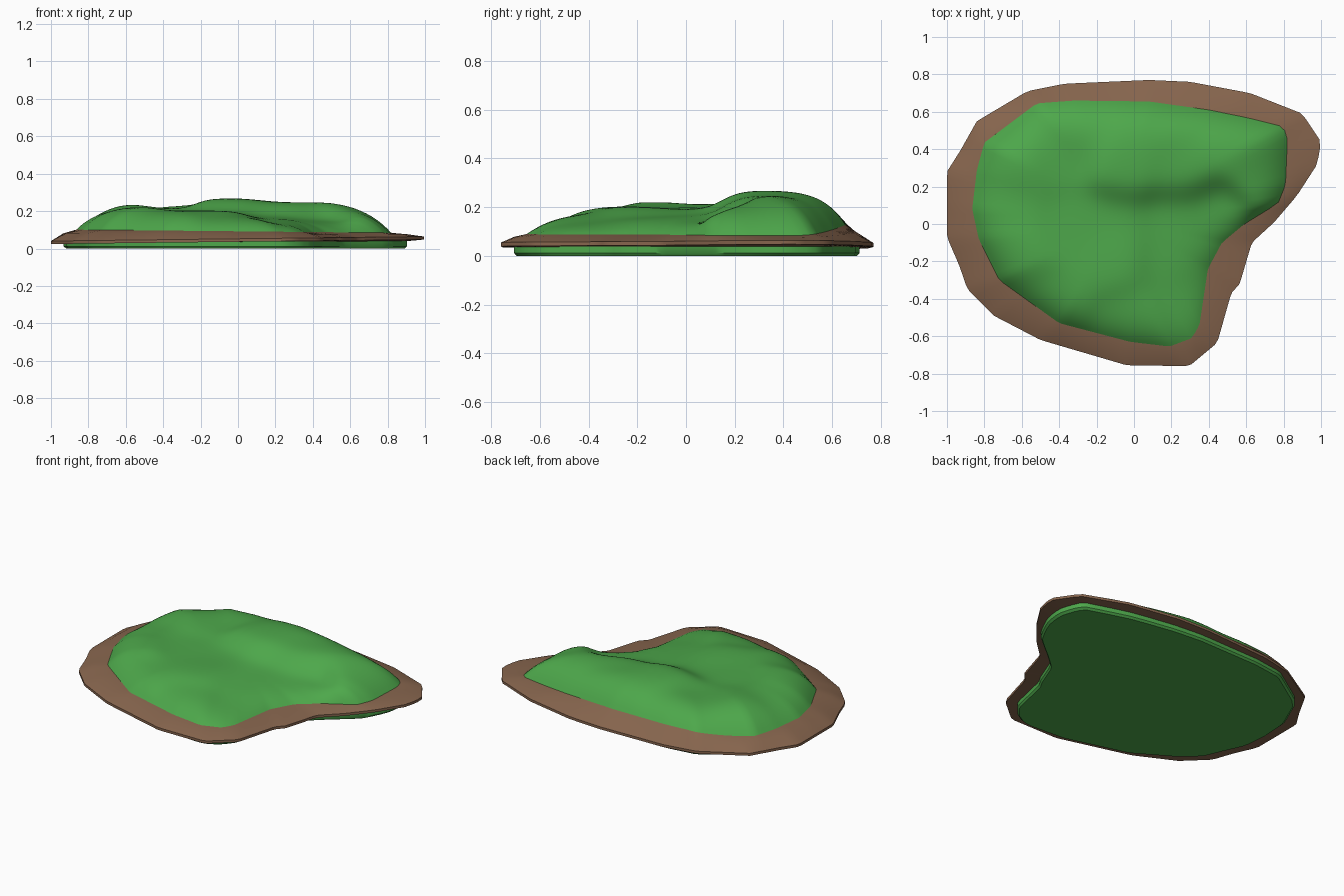
import bpy, math
from mathutils import Vector

if "Cube" in bpy.data.objects:
    bpy.data.objects.remove(bpy.data.objects["Cube"])

N = 160                       # points around each ring
C = Vector((-0.05, 0.02))     # centre the rings fan out from

# outlines seen from above (clockwise): shore edge and grass edge
SHORE = [(-1, .28), (-.93, .39), (-.84, .55), (-.57, .71), (-.37, .75), (.08, .77), (.3, .76),
         (.62, .70), (.9, .59), (1, .44), (.98, .32), (.87, .15), (.75, .01), (.63, -.10),
         (.565, -.32), (.52, -.37), (.445, -.635), (.295, -.76), (-.04, -.755), (-.5, -.62),
         (-.75, -.49), (-.89, -.35), (-.935, -.22), (-1, -.07)]
GRASS = [(-.80, .435), (-.70, .51), (-.52, .645), (-.32, .66), (.08, .655), (.40, .61),
         (.62, .565), (.80, .52), (.82, .45), (.81, .21), (.77, .11), (.59, 0), (.47, -.10),
         (.395, -.24), (.35, -.54), (.31, -.61), (.19, -.655), (-.02, -.63), (-.40, -.53),
         (-.72, -.30), (-.83, -.08), (-.865, .08), (-.84, .29)]
# hill heights: x, y, z
HILLS = [(-.62, -.15, .235), (-.6, .36, .26), (-.4, .35, .21), (-.05, .3, .27), (.25, .3, .25),
         (.55, .44, .26), (.7, .3, .22), (-.35, 0, .20), (-.1, 0, .19), (.2, 0, .165),
         (.42, .02, .14), (-.65, .1, .215), (-.45, -.42, .205), (-.1, -.2, .205), (.2, -.2, .155),
         (.28, -.4, .13), (0, -.5, .175), (.1, .55, .27), (-.3, .55, .25)]


def material(name, color):
    m = bpy.data.materials.new(name)
    m.diffuse_color = (*color, 1)
    m.use_nodes = True
    m.node_tree.nodes["Principled BSDF"].inputs["Base Color"].default_value = m.diffuse_color
    return m


def ring(outline):
    """Sample an outline by rays from the centre."""
    pts = [Vector(p) - C for p in outline]
    result = []
    for i in range(N):
        a = 2 * math.pi * i / N
        d = Vector((math.cos(a), math.sin(a)))
        for p, q in zip(pts, pts[1:] + pts[:1]):
            cp, cq = d.cross(p), d.cross(q)
            if cp >= 0 > cq:
                hit = p.lerp(q, cp / (cp - cq))
                if hit.dot(d) > 0:
                    result.append(C + hit)
                    break
    return result


def hill(p):
    """Smooth blend of the hill heights."""
    total = weight = 0
    for x, y, z in HILLS:
        w = math.exp(-((p.x - x) ** 2 + (p.y - y) ** 2) / (2 * .11 ** 2)) + 1e-9
        total += w * z
        weight += w
    return total / weight


def edge_z(p):
    t = min(max((p.y - .45) / .2, 0), 1)
    return .092 - .01 * p.x + .035 * t * t


def loft(name, rings, mat, cap=None, closed=False):
    """Skin stacked rings; cap = centre point joined to the last ring."""
    n = len(rings[0])
    verts = [v for r in rings for v in r]
    faces = []
    for k in range(len(rings) if closed else len(rings) - 1):
        a, b = k * n, (k + 1) % len(rings) * n
        for i in range(n):
            j = (i + 1) % n
            faces.append((a + i, a + j, b + j, b + i))
    if cap:
        verts.append(cap)
        a = (len(rings) - 1) * n
        faces += [(a + i, a + (i + 1) % n, len(verts) - 1) for i in range(n)]
    mesh = bpy.data.meshes.new(name)
    mesh.from_pydata(verts, [], faces)
    mesh.materials.append(mat)
    ob = bpy.data.objects.new(name, mesh)
    bpy.context.collection.objects.link(ob)
    bpy.ops.object.select_all(action='DESELECT')
    ob.select_set(True)
    bpy.context.view_layer.objects.active = ob
    bpy.ops.object.shade_smooth_by_angle(angle=math.radians(35))
    return ob


def flat(points, zfun):
    return [(p.x, p.y, zfun(p)) for p in points]


green = material("grass green", (.075, .39, .07))
brown = material("earth brown", (.24, .13, .075))
shore, grass = ring(SHORE), ring(GRASS)

# grassy hills: rings shrinking to the centre, rising quickly from the edge
rings = []
for k in range(41):
    s = 1 - k / 41
    r = []
    for g in grass:
        p = C.lerp(g, s)
        e = edge_z(g)
        r.append((p.x, p.y, e + (hill(p) - e) * (1 - s ** 7)))
    rings.append(r)
loft("grass_hills", rings, green, cap=(C.x, C.y, hill(C)))

# earth rim: a wedge between the grass edge and the shore
under = [g.lerp(s, .5) for g, s in zip(grass, shore)]
middle = [g.lerp(s, .5) for g, s in zip(grass, shore)]
loft("earth_rim", [
    flat(under, lambda p: .036 + .004 * p.x),
    flat(shore, lambda p: .036 + .012 * p.x),
    flat(shore, lambda p: .052 + .012 * p.x),
    flat(middle, lambda p: .079 + .3 * (edge_z(p) - .092)),
    flat(grass, edge_z)], brown)

# flat green base under the rim
foot = [C.lerp(u, .985) for u in under]
loft("base", [
    flat(foot, lambda p: 0.0),
    flat(under, lambda p: .012),
    flat(under, lambda p: .04)][::-1], green, cap=(C.x, C.y, 0.0))

# face directions: base is skinned top-down, so flip it outward
bpy.data.objects["base"].data.flip_normals()
